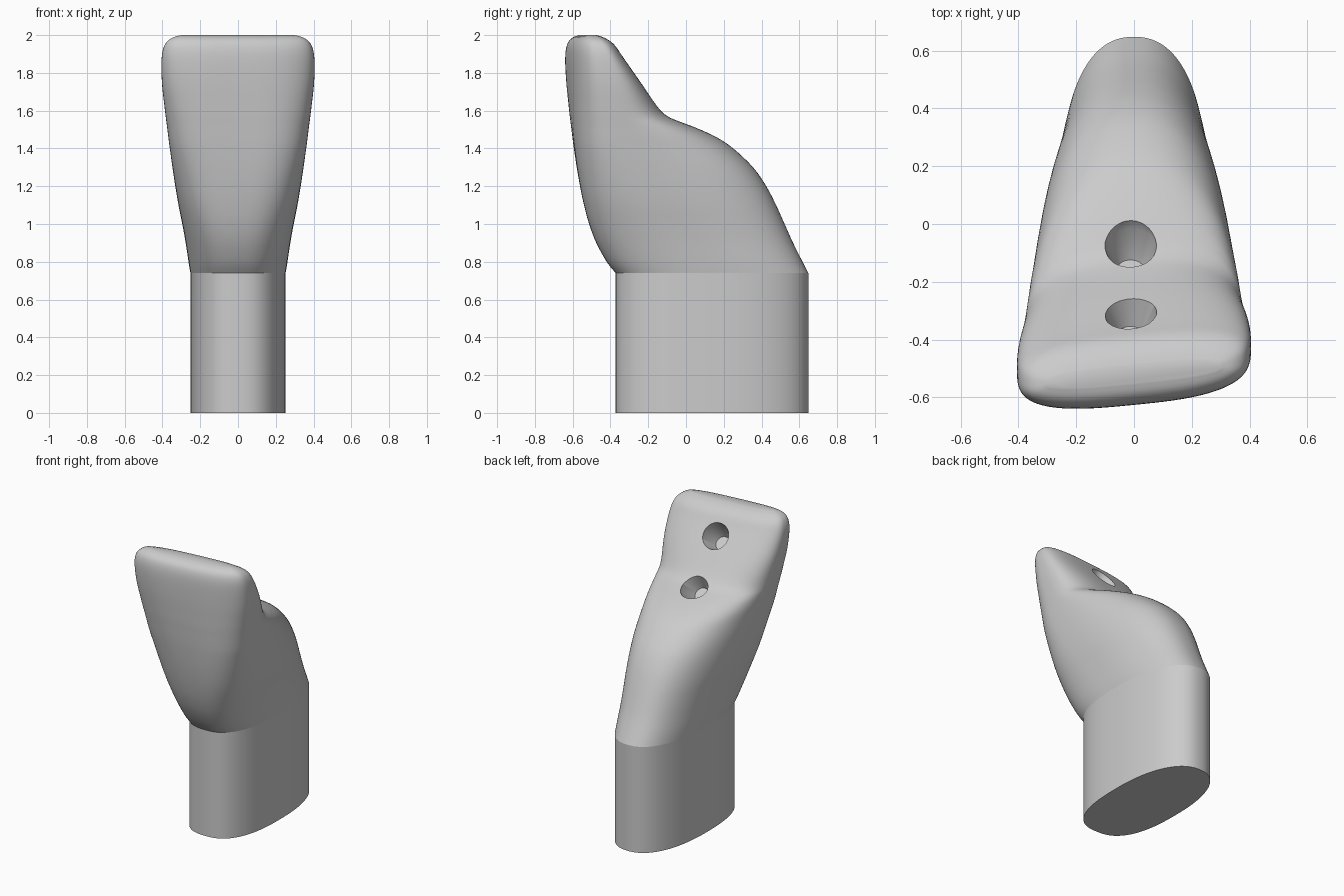
import bpy
import bmesh
from math import sin, cos, pi, radians, copysign
from mathutils import Vector

default_cube = bpy.data.objects.get("Cube")
if default_cube:
    bpy.data.objects.remove(default_cube, do_unlink=True)

SIDES = 96

# Crown levels: height, front y, back y, y of widest point, half width
LEVELS = [
    (.74, -.372, .648, .12, .252),
    (.8, -.42, .617, .08, .262),
    (.9, -.475, .567, .01, .277),
    (1, -.513, .522, -.06, .295),
    (1.1, -.54, .477, -.13, .315),
    (1.2, -.561, .425, -.2, .332),
    (1.3, -.578, .355, -.27, .347),
    (1.4, -.592, .25, -.33, .361),
    (1.46, -.599, .16, -.352, .369),
    (1.51, -.604, .05, -.368, .375),
    (1.54, -.607, -.03, -.377, .379),
    (1.57, -.61, -.1, -.386, .383),
    (1.62, -.614, -.155, -.402, .389),
    (1.75, -.623, -.25, -.44, .403),
    (1.88, -.626, -.345, -.475, .404),
    (1.95, -.615, -.395, -.497, .387),
    (1.985, -.588, -.445, -.515, .35),
    (2, -.55, -.49, -.52, .3),
]


def new_material(name, colour):
    material = bpy.data.materials.new(name)
    material.use_nodes = True
    material.diffuse_color = colour
    material.node_tree.nodes["Principled BSDF"].inputs["Base Color"].default_value = colour
    return material


def ramp(value, low, high):
    """Smooth step from zero to one between low and high."""
    t = min(max((value - low) / (high - low), 0), 1)
    return t * t * (3 - 2 * t)


def signed_power(value, power):
    return copysign(abs(value) ** power, value)


def section(level):
    """Egg-shaped outline that grows boxier and slightly twisted upward."""
    z, front, back, middle, half_width = level
    twist = .1 * ramp(z, 1.1, 1.9)
    front_power = 2.6 + .4 * ramp(z, .75, 1.2)
    back_power = 2.3 + .6 * ramp(z, 1.4, 1.8)
    ring = []
    for i in range(SIDES):
        angle = 2 * pi * i / SIDES
        is_front = sin(angle) < 0
        power = 2 / (front_power if is_front else back_power)
        reach = middle - front if is_front else back - middle
        x = half_width * signed_power(cos(angle), power)
        y = middle + reach * signed_power(sin(angle), power)
        ring.append(Vector((x, y + twist * x, z)))
    return ring


def smooth_levels(levels, steps):
    """Catmull-Rom interpolation through the levels."""
    result = []
    last = len(levels) - 1
    for i in range(last):
        picks = [levels[min(max(i + k, 0), last)] for k in (-1, 0, 1, 2)]
        for step in range(steps):
            t = step / steps
            result.append([
                b + t * ((c - a) + t * ((2 * a - 5 * b + 4 * c - d)
                                        + t * (3 * (b - c) + d - a))) / 2
                for a, b, c, d in zip(*picks)])
    result.append(levels[-1])
    return result


def loft(name, rings, material):
    """Skin a stack of rings and cap both ends."""
    bm = bmesh.new()
    loops = [[bm.verts.new(point) for point in ring] for ring in rings]
    for low, high in zip(loops, loops[1:]):
        for i in range(len(low)):
            j = (i + 1) % len(low)
            bm.faces.new((low[i], low[j], high[j], high[i]))
    bm.faces.new(loops[0][::-1])
    bm.faces.new(loops[-1])
    bmesh.ops.recalc_face_normals(bm, faces=bm.faces)
    mesh = bpy.data.meshes.new(name)
    bm.to_mesh(mesh)
    bm.free()
    mesh.materials.append(material)
    obj = bpy.data.objects.new(name, mesh)
    bpy.context.collection.objects.link(obj)
    return obj


def select_only(obj):
    bpy.ops.object.select_all(action='DESELECT')
    obj.select_set(True)
    bpy.context.view_layer.objects.active = obj


def circle(centre, direction, radius):
    turn = direction.to_track_quat('Z', 'Y')
    angles = [2 * pi * i / 48 for i in range(48)]
    return [centre + turn @ Vector((radius * cos(a), radius * sin(a), 0)) for a in angles]


grey = new_material("plain grey", (.6, .6, .6, 1))

# Straight oval root
foot = section(LEVELS[0])
root = loft("root", [[Vector((p.x, p.y, 0)) for p in foot], foot], grey)

# Sculpted crown
crown = loft("crown", [section(level) for level in smooth_levels(LEVELS, 4)], grey)

# Two tapered holes sunk into the back of the crown
axis = Vector((0, 1, 1)).normalized()
for mouth in (Vector((-.012, -.08, 1.56)), Vector((-.012, -.31, 1.83))):
    profile = [(-.11, .047), (0, .09), (.3, .09)]
    cutter = loft("hole_cutter", [circle(mouth + axis * depth, axis, radius)
                                  for depth, radius in profile], grey)
    cutter.hide_render = True
    select_only(crown)
    cut = crown.modifiers.new("hole", 'BOOLEAN')
    cut.operation = 'DIFFERENCE'
    cut.solver = 'EXACT'
    cut.object = cutter
    bpy.ops.object.modifier_apply(modifier=cut.name)
    bpy.data.objects.remove(cutter, do_unlink=True)

# Smooth surfaces with crisp rims
for part in (root, crown):
    select_only(part)
    bpy.ops.object.shade_smooth_by_angle(angle=radians(40))
